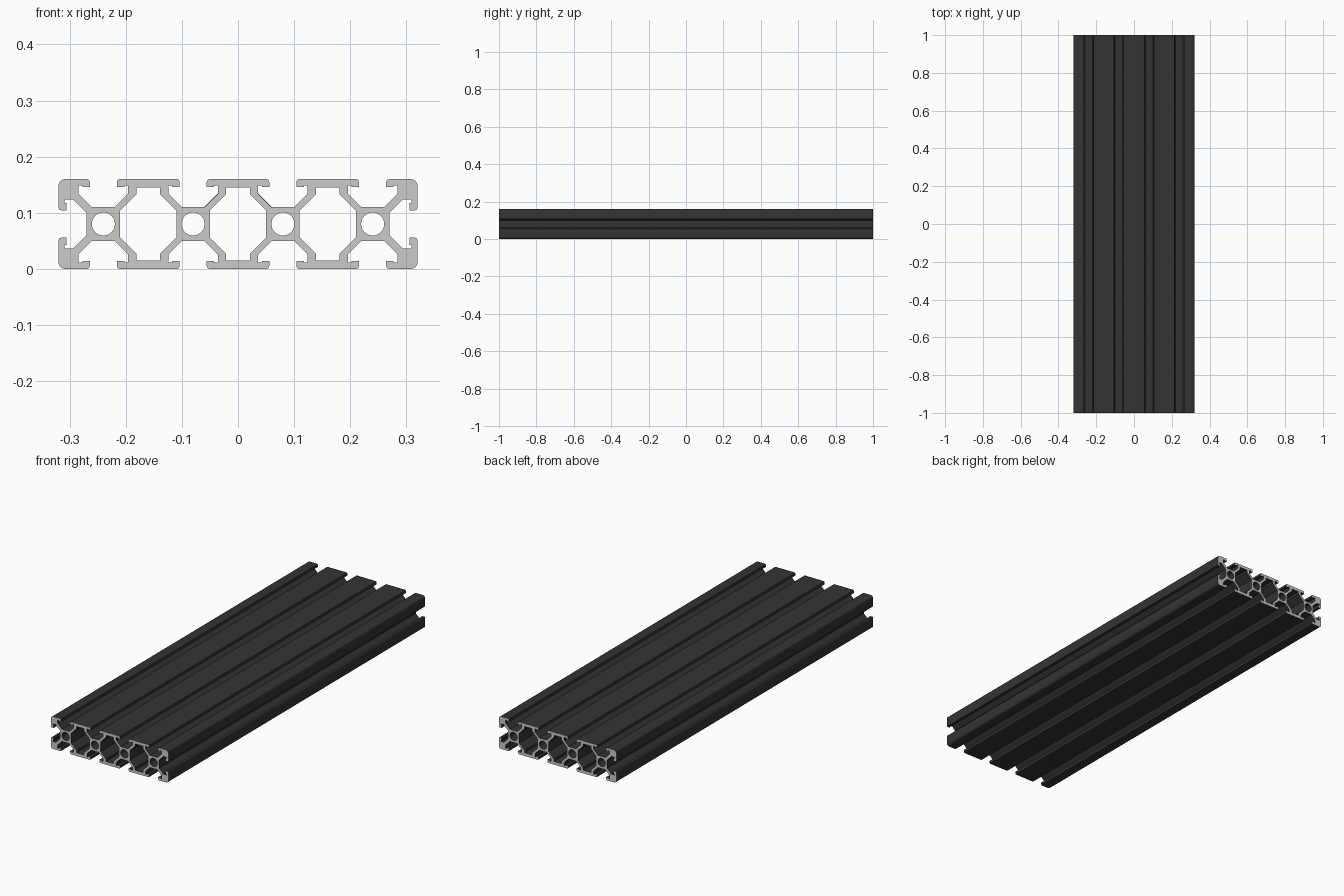
import bpy, bmesh, math
from mathutils import Vector

cube = bpy.data.objects.get("Cube")
if cube:
    bpy.data.objects.remove(cube, do_unlink=True)

LENGTH = 2.0
HALF = 0.08            # half of one square module
MODULES = [-0.24, -0.08, 0.08, 0.24]
CORNER = 0.012


def make_material(name, value):
    mat = bpy.data.materials.new(name)
    mat.use_nodes = True
    colour = (value, value, value, 1)
    mat.diffuse_color = colour
    bsdf = mat.node_tree.nodes["Principled BSDF"]
    bsdf.inputs["Base Color"].default_value = colour
    bsdf.inputs["Roughness"].default_value = 0.6
    return mat


# Half of a T-slot: distance from the slot centre, depth below the surface
half_slot = [(0.0285, 0), (0.0255, 0.0015), (0.0242, 0.005), (0.0242, 0.0145),
             (0.0375, 0.0145), (0.0375, 0.011), (0.044, 0.011),
             (0.044, 0.026), (0.02, 0.05)]
slot = [(-u, d) for u, d in half_slot] + half_slot[::-1]


def slot_points(centre, normal):
    """Slot outline travelling clockwise along one face."""
    n = Vector(normal)
    along = Vector((n.y, -n.x))
    return [Vector(centre) + n * (HALF - d) + along * u for u, d in slot]


def corner_points(sx, sy, start):
    """Rounded outer corner, clockwise from the start angle."""
    c = Vector((sx * (0.32 - CORNER), sy * (HALF - CORNER)))
    angles = [math.radians(start - 15 * i) for i in range(7)]
    return [c + CORNER * Vector((math.cos(a), math.sin(a))) for a in angles]


# Outer outline, clockwise from the top left
outline = corner_points(-1, 1, 180)
for x in MODULES:
    outline += slot_points((x, 0), (0, 1))
outline += corner_points(1, 1, 90)
outline += slot_points((MODULES[-1], 0), (1, 0))
outline += corner_points(1, -1, 0)
for x in reversed(MODULES):
    outline += slot_points((x, 0), (0, -1))
outline += corner_points(-1, -1, -90)
outline += slot_points((MODULES[0], 0), (-1, 0))
loops = [outline]

# Round bores through the module cores
for x in MODULES:
    loops.append([Vector((x + 0.0205 * math.cos(a), 0.0205 * math.sin(a)))
                  for a in (math.tau * i / 40 for i in range(40))])

# Large chambers between the modules
quarter = [(0.05, 0.024), (0.021, 0.053), (0.021, 0.065)]
upper = quarter + [(-x, y) for x, y in quarter[::-1]]
chamber = upper + [(-x, -y) for x, y in upper]
for cx in (-0.16, 0, 0.16):
    loops.append([Vector((cx + x, y)) for x, y in chamber])

# Filled profile extruded along its length
curve = bpy.data.curves.new("rail_profile", "CURVE")
curve.dimensions = "2D"
curve.fill_mode = "BOTH"
curve.extrude = LENGTH / 2
for loop in loops:
    spline = curve.splines.new("POLY")
    spline.points.add(len(loop) - 1)
    for point, co in zip(spline.points, loop):
        point.co = (co.x, co.y, 0, 1)
    spline.use_cyclic_u = True

rail = bpy.data.objects.new("slotted_rail", curve)
bpy.context.collection.objects.link(rail)
rail.rotation_euler.x = math.pi / 2
rail.location.z = HALF
bpy.ops.object.select_all(action="DESELECT")
bpy.context.view_layer.objects.active = rail
rail.select_set(True)
bpy.ops.object.convert(target="MESH")
bpy.ops.object.transform_apply(location=True, rotation=True, scale=True)

# Weld caps to walls
mesh = rail.data
bm = bmesh.new()
bm.from_mesh(mesh)
bmesh.ops.remove_doubles(bm, verts=bm.verts, dist=0.00005)
bmesh.ops.recalc_face_normals(bm, faces=bm.faces)
bm.to_mesh(mesh)
bm.free()

# Dark coating along the length, bare metal on the cut ends
mesh.materials.clear()
mesh.materials.append(make_material("black coating", 0.034))
mesh.materials.append(make_material("bare metal", 0.6))
for face in mesh.polygons:
    face.material_index = 1 if abs(face.normal.y) > 0.9 else 0

bpy.ops.object.shade_smooth_by_angle(angle=math.radians(25))
